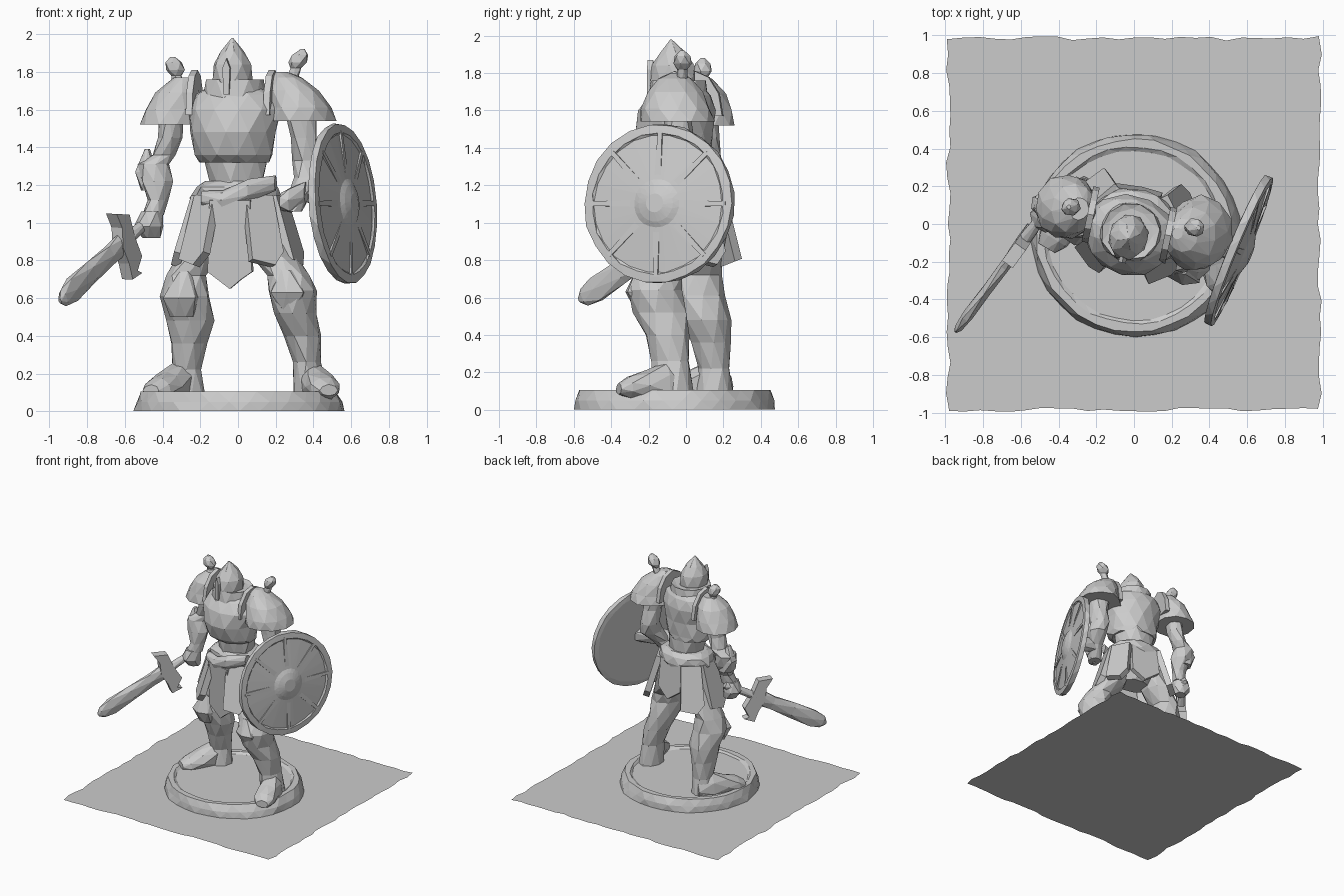
import bpy, bmesh, math, random
from mathutils import Vector as V

random.seed(4)
stone = bpy.data.materials.new("grey stone")
stone.diffuse_color = (0.6, 0.6, 0.6, 1)
YAW = math.radians(-12)
SIDE = V((math.cos(YAW), math.sin(YAW), 0))      # body's own left
BACK = V((-math.sin(YAW), math.cos(YAW), 0))
UP = V((0, 0, 1))


def finish(name, bm):
    bmesh.ops.recalc_face_normals(bm, faces=bm.faces)
    me = bpy.data.meshes.new(name)
    bm.to_mesh(me)
    bm.free()
    me.materials.append(stone)
    ob = bpy.data.objects.new(name, me)
    bpy.context.collection.objects.link(ob)
    return ob


def loft(name, rings, n=9, u=SIDE, v=BACK, rough=0.08):
    """Faceted skin over elliptical rings (x, y, z, half width, half depth)."""
    bm = bmesh.new()
    loops = []
    for i, (x, y, z, a, b) in enumerate(rings):
        loop = []
        for k in range(n):
            t = math.tau * (k + 0.5 * (i % 2)) / n
            r = 1 + random.uniform(-rough, rough)
            loop.append(bm.verts.new(V((x, y, z)) + u * a * r * math.cos(t) + v * b * r * math.sin(t)))
        loops.append(loop)
    for i, (p, q) in enumerate(zip(loops, loops[1:])):
        for k in range(n):
            m = (k + 1) % n
            if i % 2 == 0:
                tris = (p[k], p[m], q[k]), (p[m], q[m], q[k])
            else:
                tris = (p[k], p[m], q[m]), (p[k], q[m], q[k])
            for t in tris:
                bm.faces.new(t)
    bm.faces.new(loops[0])
    bm.faces.new(loops[-1])
    return finish(name, bm)


def plate(name, origin, outline, u, v, thick):
    """Flat outline in the u, v plane, given thickness."""
    bm = bmesh.new()
    o, w = V(origin), u.cross(v).normalized() * thick / 2
    front = [bm.verts.new(o + u * a + v * b - w) for a, b in outline]
    rear = [bm.verts.new(o + u * a + v * b + w) for a, b in outline]
    bm.faces.new(front)
    bm.faces.new(rear)
    for k in range(len(outline)):
        m = (k + 1) % len(outline)
        bm.faces.new((front[k], front[m], rear[m], rear[k]))
    return finish(name, bm)


# Ground sheet with ragged edges
bm = bmesh.new()
edge = []
for s in range(4):
    for k in range(24):
        p = V((-0.98 + 1.96 * k / 24, -0.985 + random.uniform(-0.012, 0.012), 0))
        c, d = ((1, 0), (0, 1), (-1, 0), (0, -1))[s]
        edge.append(bm.verts.new((p.x * c - p.y * d, p.x * d + p.y * c, 0)))
bm.faces.new(edge)
finish("ground_sheet", bm)

# Round base with a raised rim
loft("base", [(0.01, -0.06, 0, 0.56, 0.54), (0.01, -0.06, 0.05, 0.55, 0.53), (0, -0.06, 0.105, 0.52, 0.51),
              (0, -0.06, 0.105, 0.48, 0.47), (0, -0.06, 0.09, 0.46, 0.45)], 32, rough=0.012)

# Torso, waist and belt
loft("breastplate", [(-0.02, -0.03, 1.32, 0.19, 0.16), (-0.02, -0.05, 1.36, 0.21, 0.19),
                     (-0.02, -0.06, 1.48, 0.23, 0.21), (-0.02, -0.05, 1.6, 0.25, 0.2),
                     (-0.02, -0.03, 1.68, 0.21, 0.16), (-0.02, -0.03, 1.73, 0.13, 0.12)], 12, rough=0.04)
loft("waist", [(-0.01, 0, 1.1, 0.18, 0.14), (-0.01, -0.01, 1.22, 0.15, 0.13),
               (-0.02, -0.02, 1.36, 0.18, 0.15)], 10)
loft("belt", [(-0.01, 0, 1.08, 0.2, 0.16), (-0.01, 0, 1.13, 0.24, 0.19),
              (-0.01, 0, 1.19, 0.23, 0.18), (-0.01, 0, 1.22, 0.17, 0.14)], 11)
loft("sash_knot", [(-0.19, -0.13, 1.13, 0.03, 0.04), (-0.08, -0.18, 1.12, 0.04, 0.05),
                   (0.06, -0.2, 1.17, 0.05, 0.06), (0.2, -0.15, 1.21, 0.03, 0.04)], 7, u=BACK, v=UP)
loft("pelvis", [(0, 0, 0.86, 0.14, 0.1), (0, 0, 0.96, 0.23, 0.16), (0, 0, 1.12, 0.2, 0.15)], 10)

# Collar and pointed helmet
loft("collar", [(-0.02, -0.04, 1.66, 0.17, 0.16), (-0.02, -0.04, 1.76, 0.155, 0.15),
                (-0.02, -0.04, 1.75, 0.12, 0.12)], 11, rough=0.04)
loft("helmet", [(-0.03, -0.07, 1.67, 0.085, 0.1), (-0.03, -0.07, 1.76, 0.105, 0.125),
                (-0.03, -0.07, 1.84, 0.1, 0.115), (-0.03, -0.07, 1.91, 0.06, 0.07),
                (-0.03, -0.08, 1.98, 0.004, 0.004)], 8, rough=0.03)
plate("visor_ridge", (-0.06, -0.19, 1.68), [(-0.015, 0), (0.015, 0), (0.02, 0.14), (0, 0.19), (-0.02, 0.14)],
      SIDE, UP, 0.03)

# Shoulder domes, inner crests and studs
loft("left_pauldron", [(0.34, -0.05, 1.54, 0.18, 0.2), (0.335, -0.06, 1.61, 0.165, 0.19),
                       (0.3, -0.06, 1.7, 0.135, 0.15), (0.26, -0.06, 1.77, 0.08, 0.09),
                       (0.23, -0.05, 1.8, 0.03, 0.03)], 11, rough=0.04)
loft("right_pauldron", [(-0.36, 0.09, 1.52, 0.165, 0.17), (-0.35, 0.09, 1.6, 0.145, 0.16),
                        (-0.32, 0.08, 1.69, 0.12, 0.13), (-0.29, 0.08, 1.77, 0.05, 0.06)], 11, rough=0.04)
CREST = [(0.15 * math.cos(a * math.pi / 6), 0.24 * math.sin(a * math.pi / 6)) for a in range(7)]
for name, o in (("left_crest", (0.18, -0.06, 1.57)), ("right_crest", (-0.23, 0.05, 1.57))):
    plate(name, o, CREST, BACK, UP, 0.035)
for name, x, y, z, lean in (("left_stud", 0.28, -0.02, 1.74, 0.35), ("right_stud", -0.31, 0.09, 1.7, -0.2)):
    loft(name, [(x + lean * h, y, z + h, r, r) for h, r in
                ((0, 0.03), (0.08, 0.03), (0.11, 0.05), (0.15, 0.045), (0.18, 0.012))], 6)

# Sword arm: upper arm, elbow guard, gauntlet
loft("right_arm", [(-0.35, 0.09, 1.6, 0.07, 0.08), (-0.36, 0.1, 1.45, 0.065, 0.08), (-0.39, 0.11, 1.36, 0.06, 0.07),
                   (-0.45, 0.1, 1.31, 0.09, 0.09), (-0.43, 0.08, 1.22, 0.085, 0.085),
                   (-0.43, 0.06, 1.12, 0.055, 0.06), (-0.45, 0.04, 1.04, 0.06, 0.06)], 8, rough=0.12)
loft("right_elbow_spur", [(-0.46, 0.1, 1.17, 0.06, 0.07), (-0.49, 0.1, 1.27, 0.06, 0.06),
                          (-0.48, 0.1, 1.39, 0.015, 0.02)], 6)
loft("right_fist", [(-0.46, 0.05, 0.92, 0.05, 0.05), (-0.47, 0.04, 0.98, 0.08, 0.08),
                    (-0.46, 0.04, 1.06, 0.06, 0.06)], 7, rough=0.12)

# Sword: grip, crossguard and blade share one set of axes
ALONG = V((-0.36, -0.48, -0.33)).normalized()
ACROSS = V((0.1, 0.15, -0.33)).normalized()
FLAT = ALONG.cross(ACROSS)
HILT = V((-0.6, -0.11, 0.9))


def sword_part(name, stations, n):
    loft(name, [(*(HILT + ALONG * t), a, b) for t, a, b in stations], n, ACROSS, FLAT, 0.04)


sword_part("grip", [(-0.3, 0.03, 0.03), (-0.26, 0.045, 0.045), (-0.22, 0.03, 0.03), (0, 0.035, 0.035)], 6)
sword_part("blade", [(0, 0.065, 0.035), (0.15, 0.06, 0.03), (0.34, 0.065, 0.03), (0.53, 0.075, 0.03),
                     (0.62, 0.05, 0.025), (0.655, 0.015, 0.01)], 6)
plate("crossguard", HILT, [(-0.19, 0.04), (-0.13, -0.06), (0, -0.05), (0.12, -0.06), (0.17, 0.01), (0.2, -0.02),
                           (0.19, 0.07), (0.1, 0.06), (0, 0.07), (-0.1, 0.03)], ACROSS, ALONG, 0.07)

# Shield arm
loft("left_arm", [(0.33, -0.05, 1.6, 0.08, 0.08), (0.35, -0.04, 1.45, 0.075, 0.08), (0.36, -0.02, 1.33, 0.08, 0.09),
                  (0.37, -0.05, 1.24, 0.075, 0.1), (0.33, -0.12, 1.15, 0.06, 0.08), (0.29, -0.16, 1.06, 0.05, 0.06)],
     8, rough=0.12)
loft("left_fist", [(0.23, -0.2, 1.11, 0.05, 0.05), (0.28, -0.19, 1.12, 0.07, 0.07),
                   (0.36, -0.16, 1.16, 0.05, 0.06)], 7, u=BACK, v=UP)
loft("shield_strap", [(0.34, -0.1, 1.17, 0.05, 0.06), (0.54, -0.14, 1.12, 0.06, 0.06)], 6, u=BACK, v=UP)

# Round shield with rim, shallow dish and boss
FACE = V((0.92, -0.38, 0.08)).normalized()
EDGE = UP.cross(FACE).normalized()
RISE = FACE.cross(EDGE)
SHIELD = V((0.55, -0.14, 1.1))
loft("shield", [(*(SHIELD + FACE * t), r, r) for t, r in
                ((-0.02, 0.39), (-0.015, 0.425), (0.025, 0.425), (0.03, 0.38), (0.02, 0.37), (0.045, 0.13),
                 (0.06, 0.1), (0.075, 0.05))], 22, EDGE, RISE, 0.012)
for k in range(8):
    t = math.tau * k / 8
    radial = EDGE * math.cos(t) + RISE * math.sin(t)
    plate("shield_band_%d" % (k + 1), SHIELD + FACE * 0.033 + radial * 0.09,
          [(0, -0.02), (0.3, -0.012), (0.3, 0.012), (0, 0.02)], radial - FACE * 0.05, FACE.cross(radial), 0.025)

# Cloth panels and hip plates
plate("front_tabard", (-0.04, -0.2, 1.12), [(-0.11, 0), (0.11, 0), (0.12, -0.38), (0.06, -0.42), (0, -0.47),
                                            (-0.08, -0.41), (-0.12, -0.38)], SIDE, V((0, -0.08, 1)), 0.04)
plate("back_cloth", (0.02, 0.15, 1.14), [(-0.12, 0), (0.12, 0), (0.13, -0.24), (0.02, -0.32), (-0.12, -0.22)],
      SIDE, V((0, -0.1, 1)), 0.04)
HIP = [(-0.08, 0), (0.08, 0), (0.1, -0.3), (0.04, -0.37), (-0.09, -0.34)]
for s, word in ((1, "left"), (-1, "right")):
    for k, deg in enumerate((-52, -8, 38)):
        a = math.radians(deg)
        out = SIDE * s * math.cos(a) + BACK * math.sin(a)
        o = V((0, 0, 1.14)) + SIDE * s * 0.22 * math.cos(a) + BACK * 0.18 * math.sin(a)
        plate("%s_hip_plate_%d" % (word, k + 1), o, HIP, UP.cross(out), UP - out * 0.3, 0.05)

# Legs: thigh, flared knee guard, greave, ankle
loft("left_leg", [(0.13, -0.03, 1.0, 0.11, 0.13), (0.2, -0.09, 0.82, 0.12, 0.14), (0.27, -0.15, 0.72, 0.11, 0.13),
                  (0.29, -0.17, 0.64, 0.135, 0.15), (0.3, -0.14, 0.52, 0.11, 0.15), (0.34, -0.1, 0.4, 0.1, 0.12),
                  (0.37, -0.08, 0.26, 0.075, 0.1), (0.38, -0.07, 0.09, 0.095, 0.11)], 9)
loft("right_leg", [(-0.13, 0.03, 1.0, 0.11, 0.13), (-0.2, 0.06, 0.84, 0.12, 0.13), (-0.27, 0.07, 0.72, 0.11, 0.12),
                   (-0.28, 0.07, 0.61, 0.13, 0.14), (-0.25, 0.11, 0.48, 0.125, 0.13), (-0.26, 0.13, 0.36, 0.095, 0.11),
                   (-0.27, 0.15, 0.22, 0.075, 0.085), (-0.27, 0.15, 0.09, 0.09, 0.1)], 9)
loft("left_knee_guard", [(0.27, -0.24, 0.54, 0.05, 0.04), (0.27, -0.26, 0.63, 0.1, 0.07),
                         (0.26, -0.23, 0.75, 0.04, 0.04)], 6)
loft("right_knee_guard", [(-0.3, -0.02, 0.5, 0.06, 0.04), (-0.3, -0.04, 0.6, 0.1, 0.07),
                          (-0.28, -0.01, 0.74, 0.04, 0.04)], 6)

# Boots pointing outward
for word, heel, toe in (("left", V((0.37, 0.0, 0.1)), V((0.48, -0.36, 0.1))),
                        ("right", V((-0.25, 0.22, 0.1)), V((-0.46, -0.13, 0.1)))):
    d = (toe - heel).normalized()
    rings = [(*(heel.lerp(toe, t) + UP * h * 0.35), w, h) for t, w, h in
             ((0, 0.06, 0.07), (0.3, 0.085, 0.12), (0.6, 0.09, 0.085), (0.85, 0.085, 0.06), (1, 0.05, 0.03))]
    loft(word + "_boot", rings, 8, UP.cross(d), UP)
